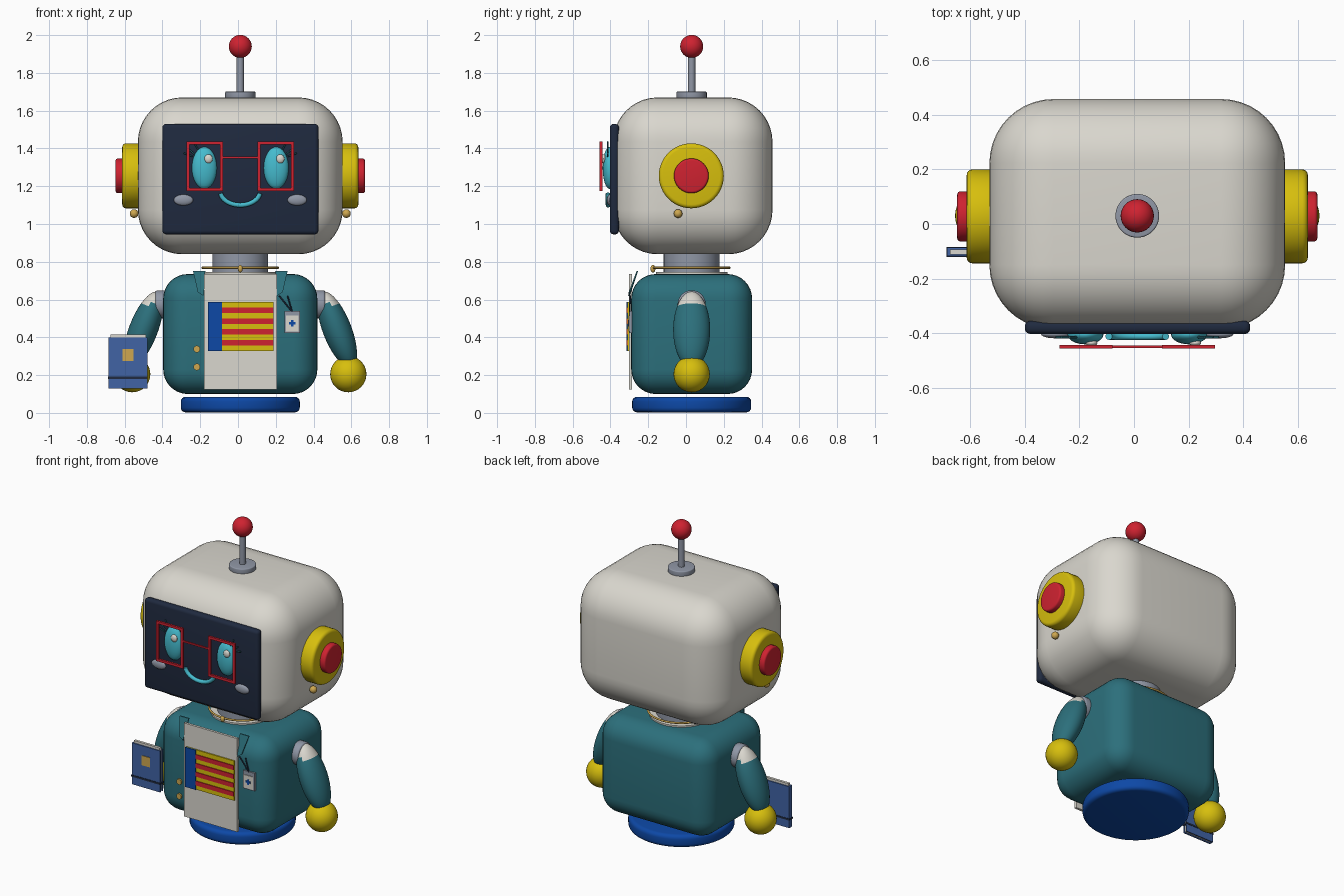
import bpy, bmesh, math
from mathutils import Matrix, Vector

if "Cube" in bpy.data.objects:
    bpy.data.objects.remove(bpy.data.objects["Cube"])

CX, CY = 0.012, 0.03


def mat(name, r, g, b):
    m = bpy.data.materials.new(name)
    m.diffuse_color = (r, g, b, 1)
    m.use_nodes = True
    m.node_tree.nodes["Principled BSDF"].inputs["Base Color"].default_value = m.diffuse_color
    return m


CREAM = mat("cream", .70, .68, .62)
NAVY = mat("navy", .014, .023, .05)
TEAL = mat("teal", .025, .16, .20)
RED = mat("red", .62, .016, .03)
YELLOW = mat("yellow", .68, .52, .004)
BLUE = mat("blue", .004, .065, .38)
GREY = mat("grey", .28, .31, .38)
CYAN = mat("cyan", .06, .50, .62)
GOLD = mat("gold", .62, .39, .08)
DENIM = mat("denim_blue", .053, .127, .376)


def finish(name, bm, material, smooth=True):
    bmesh.ops.recalc_face_normals(bm, faces=bm.faces[:])
    me = bpy.data.meshes.new(name)
    bm.to_mesh(me)
    bm.free()
    me.materials.append(material)
    ob = bpy.data.objects.new(name, me)
    bpy.context.collection.objects.link(ob)
    if smooth:
        bpy.ops.object.select_all(action='DESELECT')
        ob.select_set(True)
        bpy.context.view_layer.objects.active = ob
        bpy.ops.object.shade_smooth_by_angle(angle=math.radians(35))
    return ob


def box(name, material, x, y, z, r=0, seg=4):
    """Box from (min, max) ranges, with optional rounded edges."""
    bm = bmesh.new()
    c = [(a + b) / 2 for a, b in (x, y, z)]
    s = [b - a for a, b in (x, y, z)]
    bmesh.ops.create_cube(bm, size=1, matrix=Matrix.Translation(c) @ Matrix.Diagonal((*s, 1)))
    if r:
        bmesh.ops.bevel(bm, geom=bm.edges[:], offset=r, segments=seg, profile=.5, affect='EDGES')
    return finish(name, bm, material, bool(r))


def ball(name, material, c, r, tilt=0, seg=32):
    bm = bmesh.new()
    m = Matrix.Translation(c) @ Matrix.Rotation(tilt, 4, 'Y') @ Matrix.Diagonal((*r, 1))
    bmesh.ops.create_uvsphere(bm, u_segments=seg, v_segments=seg // 2, radius=1, matrix=m)
    return finish(name, bm, material)


def disc(name, material, c, r, depth, axis='Z', bevel=0, seg=48):
    """Cylinder centred on c along an axis, with optional rounded rims."""
    bm = bmesh.new()
    bmesh.ops.create_cone(bm, cap_ends=True, segments=seg, radius1=r, radius2=r, depth=depth)
    if bevel:
        rims = [e for e in bm.edges if abs(e.verts[0].co.z - e.verts[1].co.z) < 1e-5]
        bmesh.ops.bevel(bm, geom=rims, offset=bevel, segments=4, profile=.5, affect='EDGES')
    rot = {'Z': Matrix(), 'X': Matrix.Rotation(math.pi / 2, 4, 'Y'),
           'Y': Matrix.Rotation(math.pi / 2, 4, 'X')}[axis]
    bm.transform(Matrix.Translation(c) @ rot)
    return finish(name, bm, material)


def tube(name, material, pts, r, closed=False):
    """Round tube swept along a path."""
    cu = bpy.data.curves.new(name, 'CURVE')
    cu.dimensions = '3D'
    cu.bevel_depth, cu.bevel_resolution, cu.use_fill_caps = r, 3, True
    sp = cu.splines.new('POLY')
    sp.points.add(len(pts) - 1)
    for p, co in zip(sp.points, pts):
        p.co = (*co, 1)
    sp.use_cyclic_u = closed
    cu.materials.append(material)
    ob = bpy.data.objects.new(name, cu)
    bpy.context.collection.objects.link(ob)
    return ob


def plate(name, material, pts, thick=.008):
    """Thin polygon plate, extruded backwards."""
    bm = bmesh.new()
    f = bm.faces.new([bm.verts.new(p) for p in pts])
    ext = bmesh.ops.extrude_face_region(bm, geom=[f])
    for v in ext["geom"]:
        if isinstance(v, bmesh.types.BMVert):
            v.co.y += thick
    return finish(name, bm, material, False)


# Base, torso and neck
disc("base", BLUE, (CX, CY, .044), .315, .082, bevel=.025, seg=64)
box("torso", TEAL, (-.396, .42), (-.29, .35), (.10, .735), .13, 8)
disc("collar", CREAM, (CX, CY, .72), .19, .05)
disc("neck", GREY, (CX, CY, .80), .148, .13)
ring = [(CX + .2 * math.cos(a), CY + .2 * math.sin(a), .768)
        for a in (i * math.tau / 48 for i in range(48))]
tube("necklace", GOLD, ring, .006, True)
ball("pendant", GOLD, (CX, CY - .205, .763), (.013, .013, .02), seg=16)

# Head, screen and antenna
box("head", CREAM, (-.53, .554), (-.385, .458), (.84, 1.67), .235, 10)
box("screen", NAVY, (-.40, .426), (-.403, -.355), (.945, 1.53), .02, 4)
disc("antenna_base", GREY, (CX, CY, 1.683), .08, .036, bevel=.006)
disc("antenna_rod", GREY, (CX, CY, 1.80), .019, .22, seg=24)
ball("antenna_ball", RED, (CX, CY, 1.94), (.061,) * 3)

# Face
for s, side in ((-1, "left"), (1, "right")):
    ex = CX + s * .19
    ball("eye_" + side, CYAN, (ex, -.405, 1.297), (.066, .036, .111))
    ball("eye_glint_" + side, CREAM, (ex + .022, -.436, 1.345), (.022, .012, .024), seg=16)
    ball("cheek_" + side, GREY, (CX + s * .301, -.404, 1.127), (.051, .015, .029), seg=24)
    for i, a in enumerate((20, 40, 60)):
        d = Vector((s * math.cos(math.radians(a)), 0, math.sin(math.radians(a))))
        p = Vector((ex + s * .066 * d.x * s, -.415, 1.297 + .111 * max(d.z, .55)))
        tube(f"eyelash_{side}_{i}", TEAL, [p, p + d * .05], .004)
    # square glasses frame: four bars
    fx, z0, z1, t = CX + s * .188, 1.174, 1.436, .016
    for n, xr, zr in (("top", (fx - .097, fx + .097), (z1 - t, z1)),
                      ("bottom", (fx - .097, fx + .097), (z0, z0 + t)),
                      ("inner", (fx - .097, fx - .097 + t), (z0 + t, z1 - t)),
                      ("outer", (fx + .097 - t, fx + .097), (z0 + t, z1 - t))):
        box(f"glasses_{side}_{n}", RED, xr, (-.457, -.443), zr)
box("glasses_bridge", RED, (CX - .092, CX + .092), (-.455, -.445), (1.347, 1.357))
arc = [math.radians(188 + i * 164 / 20) for i in range(21)]
tube("smile", CYAN, [(CX + .105 * math.cos(a), -.412, 1.172 + .072 * math.sin(a)) for a in arc], .013)

# Ears, arms and hands
for s, side in ((-1, "left"), (1, "right")):
    disc("ear_" + side, YELLOW, (CX + s * .57, CY - .002, 1.255), .172, .11, 'X', .02)
    disc("ear_button_" + side, RED, (CX + s * .63, CY - .002, 1.255), .092, .06, 'X', .012)
    ball("earring_" + side, GOLD, (CX + s * .562, -.042, 1.055), (.023,) * 3, seg=16)
    disc("shoulder_" + side, GREY, (CX + s * .42, CY, .575), .074, .06, 'X', .012)
    arm = ball("arm_" + side, TEAL, (CX + s * .513, CY, .44), (.076, .098, .215), -s * .37, 40)
    arm.data.materials.append(CREAM)
    for p in arm.data.polygons:
        p.material_index = int(p.center.z > .575)
    ball("hand_" + side, YELLOW, (CX + s * .572, CY, .205), (.096,) * 3)

# Shirt front and striped flag
box("shirt_front", CREAM, (-.18, .206), (-.302, -.286), (.125, .735))
box("flag_field", YELLOW, (-.16, .188), (-.310, -.302), (.328, .587))
box("flag_band", BLUE, (-.16, -.085), (-.316, -.308), (.328, .587))
h = (.587 - .328) / 9
for i in range(4):
    z = .328 + h * (2 * i + 1)
    box(f"flag_stripe_{i}", RED, (-.085, .188), (-.315, -.308), (z, z + h))

# Lapels, coat buttons and pocket badge
for s, side in ((-1, "left"), (1, "right")):
    pts = [(CX + s * x, y, z) for x, y, z in
           ((.185, -.262, .75), (.25, -.262, .75), (.225, -.303, .64), (.196, -.306, .62))]
    plate("lapel_" + side, TEAL, pts)
for i, z in enumerate((.243, .338)):
    disc(f"coat_button_{i}", GOLD, (-.218, -.293, z), .018, .014, 'Y', seg=20)
for i, x in enumerate((.218, .262)):
    tube(f"badge_cord_{i}", NAVY, [(x, -.296, .62), (.287, -.297, .535)], .004)
box("badge_frame", GREY, (.246, .328), (-.300, -.285), (.423, .54))
box("badge_card", CREAM, (.254, .320), (-.304, -.299), (.431, .515))
box("badge_cross_bar", BLUE, (.270, .304), (-.308, -.303), (.468, .480))
box("badge_cross_post", BLUE, (.281, .293), (-.307, -.303), (.457, .491))

# Book held in the left hand
box("book_pages", CREAM, (-.675, -.488), (-.111, -.094), (.137, .415))
box("book_front_cover", DENIM, (-.685, -.48), (-.118, -.111), (.13, .40))
box("book_back_cover", DENIM, (-.685, -.48), (-.094, -.087), (.13, .40))
box("book_spine", DENIM, (-.685, -.675), (-.111, -.094), (.13, .40))
box("book_label", GOLD, (-.612, -.552), (-.122, -.117), (.275, .338))
box("book_strap", NAVY, (-.687, -.478), (-.121, -.085), (.18, .192))
